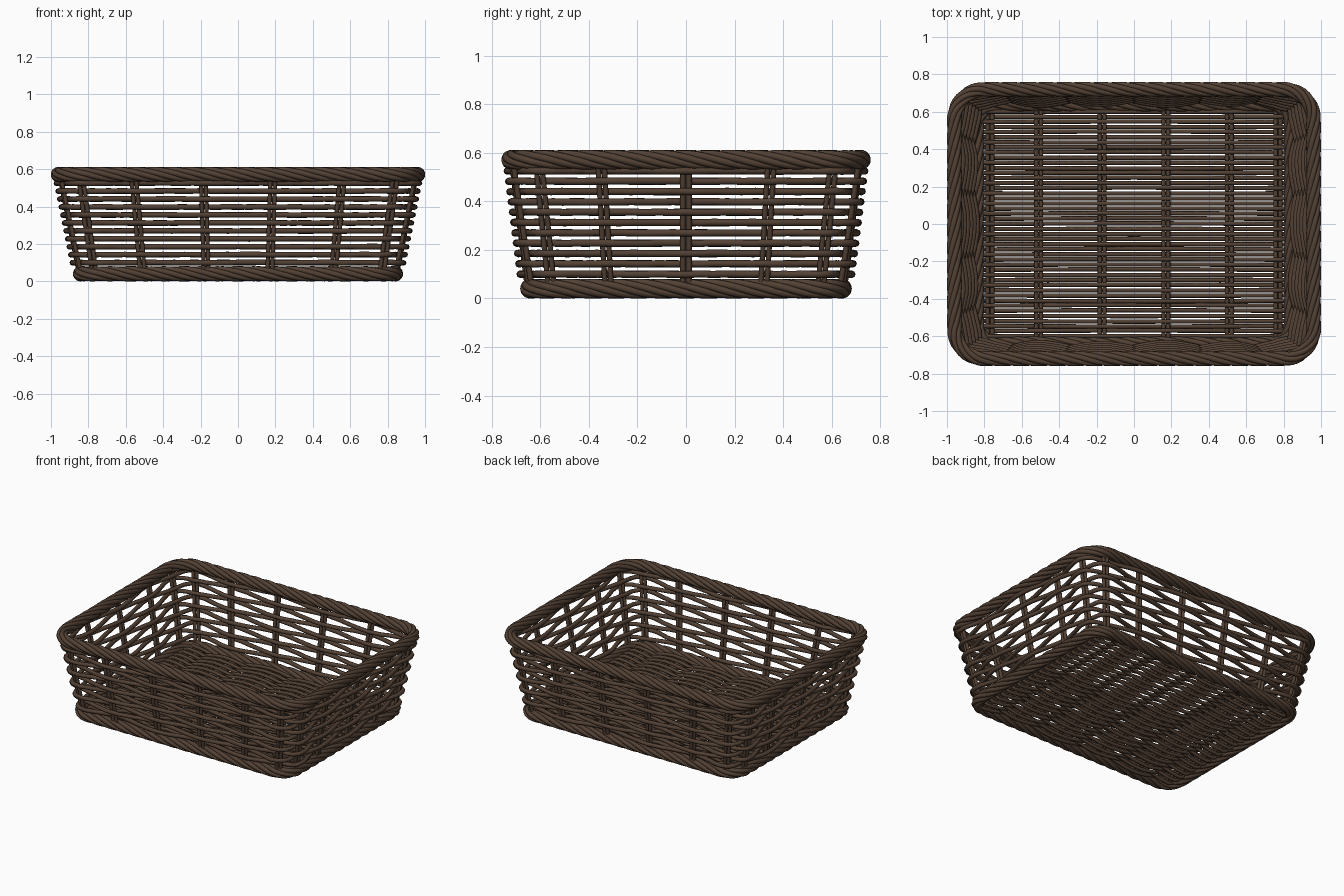
import bpy, math, random
from mathutils import Vector

if "Cube" in bpy.data.objects:
    bpy.data.objects.remove(bpy.data.objects["Cube"])

random.seed(4)
wicker = bpy.data.materials.new("dark_brown_wicker")
wicker.diffuse_color = (0.085, 0.052, 0.034, 1)
wicker.use_nodes = True
wicker.node_tree.nodes["Principled BSDF"].inputs["Base Color"].default_value = wicker.diffuse_color


def rods(name, paths, radius, cyclic=False):
    """One mesh of round rods swept along the given paths."""
    cu = bpy.data.curves.new(name, 'CURVE')
    cu.dimensions = '3D'
    cu.bevel_depth = radius
    cu.bevel_resolution = 2
    cu.use_fill_caps = not cyclic
    for path in paths:
        sp = cu.splines.new('POLY')
        sp.points.add(len(path) - 1)
        for p, co in zip(sp.points, path):
            p.co = (*co, 1)
        sp.use_cyclic_u = cyclic
        sp.use_smooth = True
    cu.materials.append(wicker)
    ob = bpy.data.objects.new(name, cu)
    bpy.context.collection.objects.link(ob)
    bpy.ops.object.select_all(action='DESELECT')
    ob.select_set(True)
    bpy.context.view_layer.objects.active = ob
    bpy.ops.object.convert(target='MESH')
    return ob


def perimeter(hx, hy, r):
    return 4 * (hx - r) + 4 * (hy - r) + 2 * math.pi * r


def ring(s, hx, hy, r, z):
    """Point and outward normal at arc length s on a rounded rectangle."""
    a, b, q = hx - r, hy - r, math.pi * r / 2
    s %= perimeter(hx, hy, r)
    corners = [(a, -b), (a, b), (-a, b), (-a, -b)]
    for i, (cx, cy) in enumerate(corners):
        side = 2 * (a if i % 2 == 0 else b)
        ang = (i - 1) * math.pi / 2
        if s <= side:
            n = Vector((math.cos(ang), math.sin(ang), 0))
            t = Vector((-n.y, n.x, 0))
            return Vector((cx, cy, z)) + n * r - t * (side - s), n
        s -= side
        if s <= q or i == 3:
            ang += s / r
            n = Vector((math.cos(ang), math.sin(ang), 0))
            return Vector((cx, cy, z)) + n * r, n
        s -= q


def wall(z):
    return 0.842 + 0.2 * z, 0.647 + 0.125 * z, 0.14


LONG = (-0.77, -0.51, -0.17, 0.17, 0.51, 0.77)
SHORT = (-0.555, -0.32, 0.0, 0.32, 0.555)


def stake_lengths(z):
    """Arc lengths of all upright stakes at height z, flaring upwards."""
    hx, hy, r = wall(z)
    k = 1 + (z - 0.04) * 0.18
    out, start = [], 0
    for i in range(4):
        half = (hx if i % 2 == 0 else hy) - r
        out += [start + half + k * o for o in (LONG if i % 2 == 0 else SHORT)]
        start += 2 * half + math.pi * r / 2
    return out


# Upright stakes, in pairs
paths = []
for k in range(22):
    for off in (-0.0125, 0.0125):
        paths.append([ring(stake_lengths(z)[k] + off, *wall(z), z)[0]
                      for z in (0.03, 0.2, 0.4, 0.575)])
rods("upright_stakes", paths, 0.0115)

# Side weavers, passing alternately outside and inside the stakes
paths = []
STEPS = 6
for row in range(11):
    z = 0.1 + 0.0425 * row
    st = stake_lengths(z)
    st.append(st[0] + perimeter(*wall(z)))
    path = []
    for k in range(22):
        for j in range(STEPS):
            f = j / STEPS
            p, n = ring(st[k] + (st[k + 1] - st[k]) * f, *wall(z), z)
            p += n * 0.024 * math.cos(math.pi * (k + f + row))
            p.z += random.uniform(-0.0015, 0.0015)
            path.append(p)
    paths.append(path)
rods("side_weavers", paths, 0.0145, True)


# Twisted rope rims
def rope(name, hx, hy, r, z, turns, strands=6, coil=0.025, n_pts=260):
    total = perimeter(hx, hy, r)
    paths = []
    for m in range(strands):
        path = []
        for i in range(n_pts):
            f = i / n_pts
            p, n = ring(f * total, hx, hy, r, z)
            a = 2 * math.pi * (turns * f + m / strands)
            path.append(p + n * coil * math.cos(a) - Vector((0, 0, coil * math.sin(a))))
        paths.append(path)
    rods(name, paths, 0.0155, True)


rope("top_rim", 0.96, 0.72, 0.16, 0.571, 11)
rope("bottom_rim", 0.842, 0.642, 0.11, 0.0405, 10)

# Base sticks, in pairs running front to back
BASE_Z = 0.036
rods("base_sticks", [[(x + o, -0.64, BASE_Z), (x + o, 0.64, BASE_Z)]
                     for x in LONG for o in (-0.0125, 0.0125)], 0.0115)

# Base weaver, one long rod turning back at each end
knots = [-0.815] + list(LONG) + [0.815]
phase = [-0.5, 0, 1, 2, 3, 4, 5, 5.5]
ROWS, PITCH = 45, 0.0273
path = []
for row in range(ROWS):
    y = (row - (ROWS - 1) / 2) * PITCH
    bend = random.uniform(-0.004, 0.004)
    pts = []
    for k in range(7):
        for j in range(4 if k < 6 else 5):
            f = j / 4
            x = knots[k] + (knots[k + 1] - knots[k]) * f
            u = phase[k] + (phase[k + 1] - phase[k]) * f
            z = BASE_Z + 0.022 * math.cos(math.pi * (u + row))
            pts.append((x, y + bend * math.cos(x * 1.9), z))
    path += pts if row % 2 == 0 else pts[::-1]
rods("base_weaver", [path], 0.0115)
